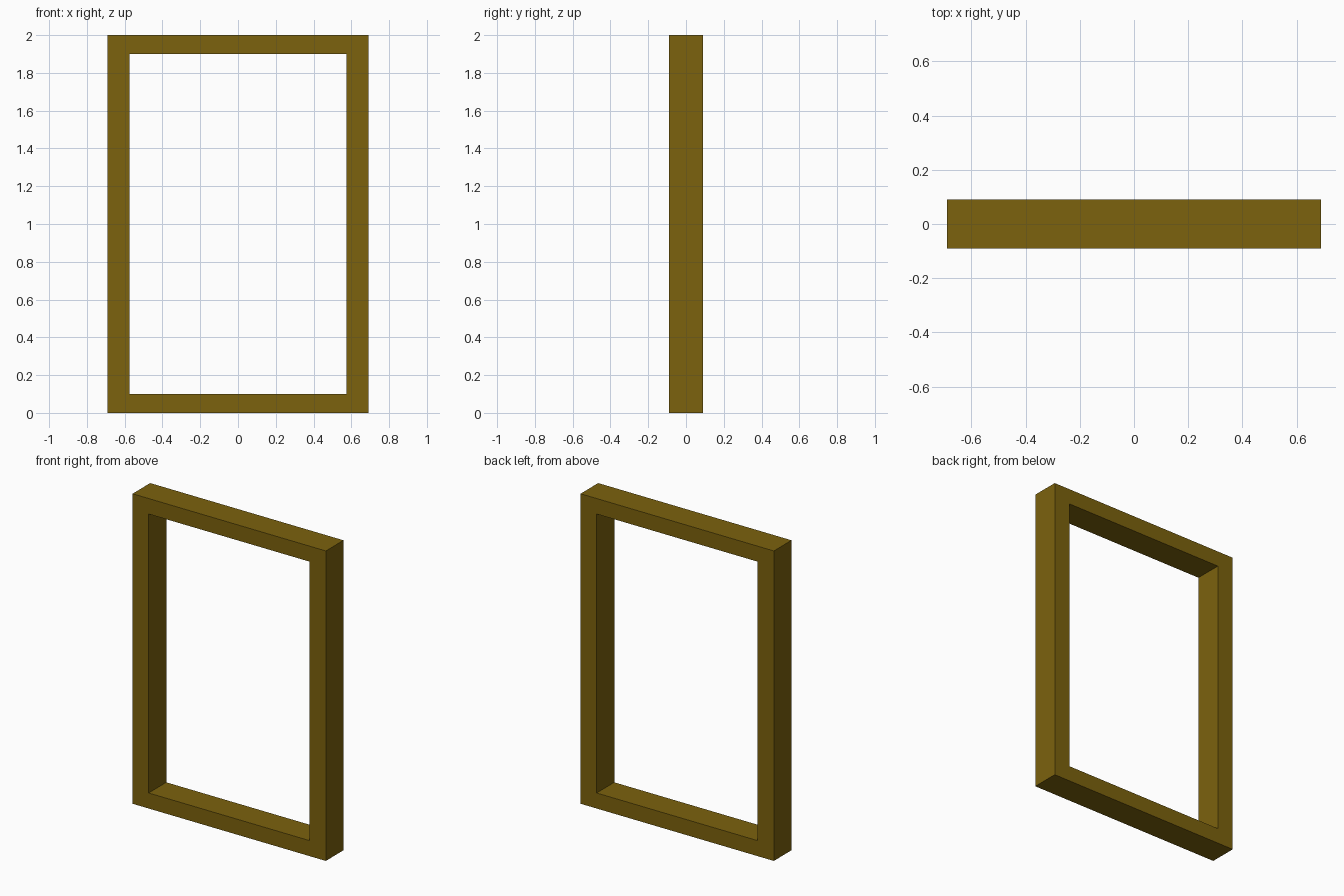
import bpy, bmesh

if "Cube" in bpy.data.objects:
    bpy.data.objects.remove(bpy.data.objects["Cube"])

HALF_W, HEIGHT, HALF_D = 0.69, 2.0, 0.09   # outer size
IN_W, IN_LOW, IN_TOP = 0.575, 0.10, 1.90   # opening


def rect(x, z0, z1):
    return [(-x, z0), (x, z0), (x, z1), (-x, z1)]


# Rectangular frame: front ring of mitred quads, extruded to the back
bm = bmesh.new()
outer, inner = ([bm.verts.new((x, -HALF_D, z)) for x, z in loop]
                for loop in (rect(HALF_W, 0, HEIGHT), rect(IN_W, IN_LOW, IN_TOP)))
ring = []
for i in range(4):
    j = (i + 1) % 4
    ring.append(bm.faces.new((outer[i], outer[j], inner[j], inner[i])))
back = bmesh.ops.extrude_face_region(bm, geom=ring, use_keep_orig=True)["geom"]
bmesh.ops.translate(bm, vec=(0, 2 * HALF_D, 0),
                    verts=[v for v in back if isinstance(v, bmesh.types.BMVert)])
bmesh.ops.recalc_face_normals(bm, faces=bm.faces)

mesh = bpy.data.meshes.new("window_frame")
bm.to_mesh(mesh)
bm.free()
frame = bpy.data.objects.new("window_frame", mesh)
bpy.context.collection.objects.link(frame)

# Brown wood colour
wood = bpy.data.materials.new("wood")
wood.diffuse_color = (0.2, 0.122, 0.004, 1)
wood.use_nodes = True
wood.node_tree.nodes["Principled BSDF"].inputs["Base Color"].default_value = wood.diffuse_color
mesh.materials.append(wood)
